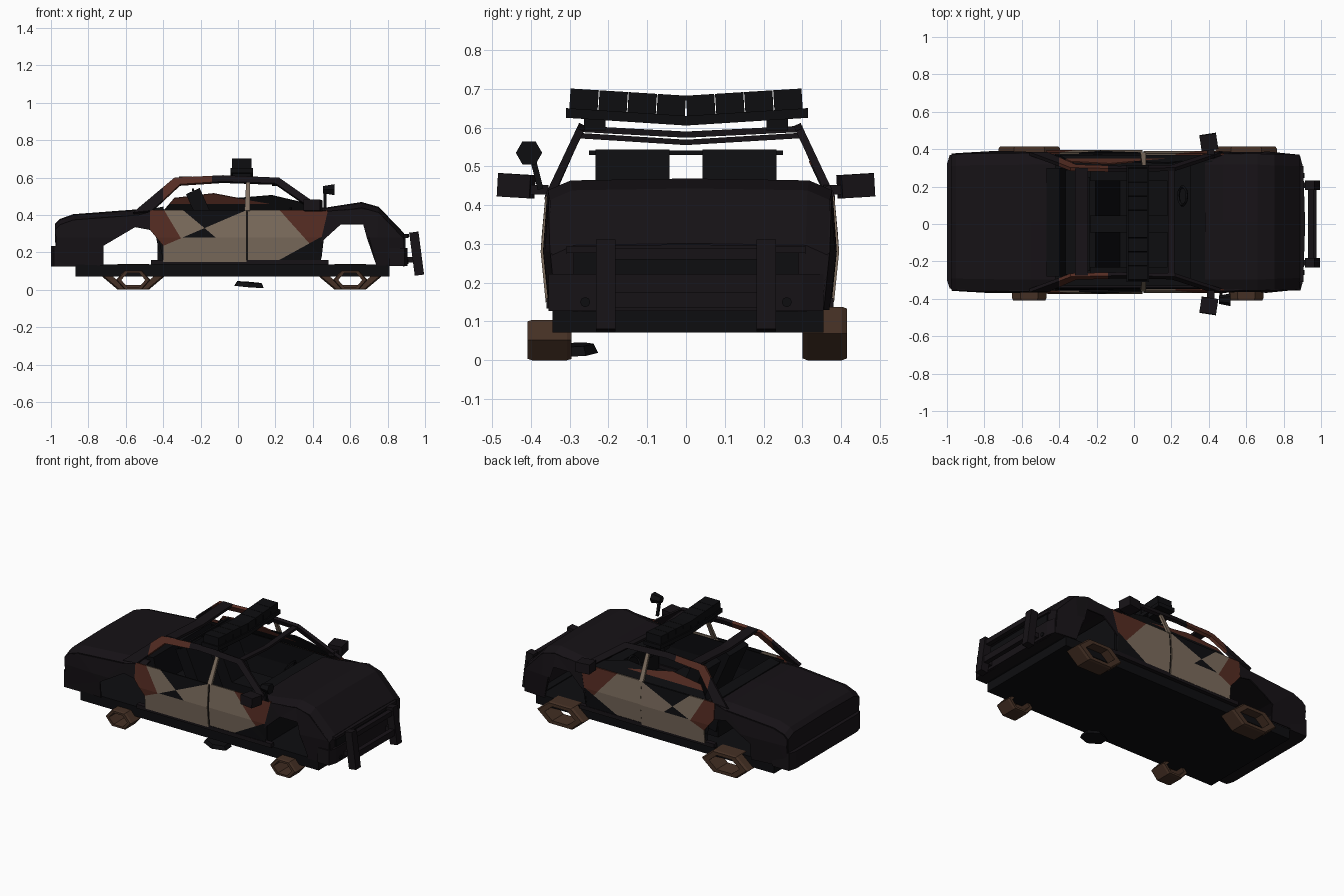
import bpy, bmesh, math
from mathutils import Vector, Euler

if "Cube" in bpy.data.objects:
    bpy.data.objects.remove(bpy.data.objects["Cube"])

def mat(name, r, g, b):
    m = bpy.data.materials.new(name)
    m.diffuse_color = (r, g, b, 1)
    m.use_nodes = True
    m.node_tree.nodes["Principled BSDF"].inputs["Base Color"].default_value = m.diffuse_color
    return m

CHAR = mat("charred_metal", .008, .006, .008)
BLACK = mat("soot_black", .004, .004, .005)
TAN = mat("scorched_tan", .2, .15, .11)
RUST = mat("rust", .09, .025, .016)
RIM = mat("burnt_rim", .06, .03, .018)
YC = .01  # slight sideways offset of the shell

def finish(name, bm, mats, solid=0):
    bmesh.ops.recalc_face_normals(bm, faces=bm.faces)
    me = bpy.data.meshes.new(name)
    bm.to_mesh(me)
    bm.free()
    for m in mats:
        me.materials.append(m)
    ob = bpy.data.objects.new(name, me)
    bpy.context.collection.objects.link(ob)
    if solid:
        s = ob.modifiers.new("thickness", 'SOLIDIFY')
        s.thickness = solid
        s.offset = 0
    return ob

def box(name, loc, size, rot=(0, 0, 0), m=CHAR):
    bm = bmesh.new()
    bmesh.ops.create_cube(bm, size=1)
    for v in bm.verts:
        v.co = Vector([a * b for a, b in zip(v.co, size)])
    ob = finish(name, bm, [m])
    ob.location, ob.rotation_euler = loc, Euler(rot)
    return ob

def bar(name, pts, w, h, m=CHAR):
    """Rectangular beam running along y through the given points."""
    bm = bmesh.new()
    rings = [[bm.verts.new((x + a * w / 2, y, z + b * h / 2))
              for a, b in ((-1, -1), (1, -1), (1, 1), (-1, 1))] for x, y, z in pts]
    for p, q in zip(rings, rings[1:]):
        for i in range(4):
            j = (i + 1) % 4
            bm.faces.new((p[i], p[j], q[j], q[i]))
    bm.faces.new(rings[0])
    bm.faces.new(rings[-1])
    return finish(name, bm, [m])

def half_width(x, z):
    if z < .28:
        w = .36 + (z - .13) * .1
    elif z < .42:
        w = .375 - (z - .28) * .07
    else:
        w = .365 - (z - .42) * .47
    return w - max(0, x - .7) * .1 - max(0, -.8 - x) * .07

def panel(name, outline, side, mats=(CHAR,), cuts=(), pick=None, out=0, thick=.008):
    """Side sheet drawn in x/z and bent onto the body's flank."""
    bm = bmesh.new()
    bm.faces.new([bm.verts.new((x, 0, z)) for x, z in outline])
    bmesh.ops.triangulate(bm, faces=bm.faces[:])
    for co, no in [((0, 0, .28), (0, 0, 1))] + list(cuts):
        bmesh.ops.bisect_plane(bm, geom=bm.verts[:] + bm.edges[:] + bm.faces[:],
                               plane_co=co, plane_no=no)
    for f in bm.faces:
        c = f.calc_center_median()
        f.material_index = pick(c.x, c.z) if pick else 0
    for v in bm.verts:
        v.co.y = YC + side * (half_width(v.co.x, v.co.z) + out)
    return finish(name, bm, mats, thick)

def top_sheet(name, path):
    """Crowned sheet across the car following an x/z path."""
    bm = bmesh.new()
    rows = []
    for x, z in path:
        w, low = half_width(x, min(z, .42)), max(.13, z - .03)
        rows.append([bm.verts.new((x, YC + k * w, zz)) for k, zz in
                     ((-1, low), (-.84, z - .005), (0, z), (.84, z - .005), (1, low))])
    for p, q in zip(rows, rows[1:]):
        for i in range(4):
            bm.faces.new((p[i], p[i + 1], q[i + 1], q[i]))
    return finish(name, bm, [CHAR], .008)

# Bonnet with nose, boot with tail
top_sheet("bonnet", [(.38, .43), (.48, .437), (.66, .465), (.75, .44), (.885, .30), (.885, .13)])
top_sheet("boot", [(-.97, .14), (-.975, .35), (-.95, .375), (-.88, .40), (-.55, .425), (-.42, .42)])

# Flanks: wings, doors, pillars and sills on both sides
def front_door_tint(x, z):
    if (x - .30) + (z - .15) * .9 > .17 and z > .26:
        return 1
    return 2 if z < .28 - (.44 - x) * .55 else 0

def rear_door_tint(x, z):
    if x + .25 < -(z - .15) * .6 + .02 and z > .25:
        return 1
    return 2 if z > .28 and -.25 < x < -.12 else 0

for s, n in ((-1, "right"), (1, "left")):
    panel(n + "_front_wing", [(.44, .25), (.55, .35), (.67, .35), (.74, .23), (.74, .13), (.885, .13),
                              (.885, .275), (.75, .41), (.66, .435), (.48, .42)], s)
    panel(n + "_rear_wing", [(-.97, .14), (-.72, .13), (-.72, .235), (-.55, .335), (-.47, .32),
                             (-.46, .42), (-.55, .395), (-.88, .37), (-.95, .345), (-.975, .32)], s)
    panel(n + "_front_door", [(.05, .15), (.44, .15), (.44, .25), (.48, .425), (.05, .425)], s,
          (TAN, RUST, BLACK), [((.47, 0, .15), (1, 0, .9)), ((.44, 0, .28), (-.55, 0, 1))],
          front_door_tint)
    panel(n + "_rear_door", [(-.40, .15), (.045, .15), (.045, .425), (-.47, .425), (-.47, .32), (-.40, .235)],
          s, (TAN, RUST, BLACK), [((-.23, 0, .15), (1, 0, .6)), ((-.12, 0, .28), (1, 0, 1.2))],
          rear_door_tint, .006)
    panel(n + "_door_lining", [(-.40, .15), (.43, .15), (.43, .25), (.44, .415), (-.45, .415), (-.40, .235)],
          s, (BLACK,), out=-.012, thick=.004)
    panel(n + "_roof_frame", [(.47, .42), (.22, .595), (-.08, .608), (-.34, .595), (-.56, .41), (-.46, .42),
                              (-.31, .56), (-.08, .575), (.20, .565), (.41, .42)], s,
          (CHAR, RUST), [((-.14, 0, 0), (1, 0, 0)), ((-.40, 0, 0), (1, 0, 0))],
          lambda x, z: 1 if -.42 < x < -.14 else 0, thick=.02)
    panel(n + "_centre_pillar", [(.035, .42), (.065, .42), (.065, .59), (.045, .59)], s, (TAN,), thick=.015)
    box(n + "_sill", (.01, YC + s * .355, .147), (.95, .03, .026))
    # Mirrors
    box(n + "_mirror", (.40, s * .438, .45), (.09, .085, .06), (s * .06, 0, s * .15))
    box(n + "_mirror_arm", (.41, s * .385, .44), (.04, .06, .025))
# Jagged remains of the far side windows
panel("left_broken_window", [(-.40, .42), (-.34, .49), (-.13, .515), (.0, .49), (.18, .505), (.33, .47), (.41, .42)],
      1, (BLACK, RUST), [((0, 0, .46), (0, 0, 1))], lambda x, z: 1 if z > .46 and x < .1 else 0, -.01)

# Floor pan, bulkhead and bumpers
box("floor_pan", (-.03, .005, .104), (1.68, .70, .064), m=BLACK)
box("nose_valance", (.83, .0, .135), (.11, .68, .012), m=BLACK)
box("tail_valance", (-.91, .01, .135), (.10, .68, .012), m=BLACK)
box("bulkhead", (.43, YC, .28), (.02, .68, .28), m=BLACK)
bar("front_bumper", [(.85, -.355, .175), (.865, -.3, .175), (.865, .3, .175), (.85, .355, .175)], .08, .095)
bar("rear_bumper", [(-.925, -.345, .18), (-.94, -.3, .18), (-.94, .32, .18), (-.925, .37, .18)], .12, .11)

# Nose details
box("grille", (.885, 0, .245), (.02, .58, .075), m=BLACK)
bar("grille_lip", [(.89, -.31, .285), (.90, 0, .29), (.89, .31, .285)], .03, .018)
for s in (-1, 1):
    bm = bmesh.new()
    bmesh.ops.create_cone(bm, cap_ends=True, segments=8, radius1=.013, radius2=.013, depth=.01)
    lamp = finish("fog_lamp", bm, [BLACK])
    lamp.location, lamp.rotation_euler = (.906, s * .26, .15), (0, math.pi / 2, 0)
    # Push bar posts
    box("push_bar_post", (.955, s * .207, .193), (.05, .05, .232), (0, -.13, 0))
    box("push_bar_bracket", (.92, s * .207, .16), (.05, .03, .03))
bar("push_bar_upper_rail", [(.945, -.2, .275), (.945, .2, .275)], .03, .03)
bar("push_bar_lower_rail", [(.96, -.2, .155), (.96, .2, .155)], .03, .04)

# Sagging roof rails: the roof skin itself is gone
bar("front_roof_rail", [(.2, -.285, .58), (.2, 0, .562), (.2, .3, .58)], .035, .014)
bar("rear_roof_rail", [(-.28, -.275, .597), (-.28, 0, .582), (-.28, .3, .597)], .07, .016)

# Bent light bar with lamp blocks
bar("light_bar_base", [(.02, -.31, .638), (.02, 0, .618), (.02, .315, .638)], .12, .025, BLACK)
for s in (-1, 1):
    box("light_bar_foot", (.02, s * .235, .61), (.10, .055, .035), m=BLACK)
    for i in range(4):
        y = .038 + i * .075
        box("light_bar_lamp", (.02, s * y, .655 + y * .062), (.105, .073, .055), (s * .062, 0, 0), BLACK)

# Cabin: front seats, rear bench, dashboard, steering wheel
for s in (-1, 1):
    box("front_seat_back", (-.16, s * .138, .345), (.08, .19, .40), (0, -.42, 0), BLACK)
    box("front_seat_base", (.04, s * .138, .20), (.28, .19, .10), m=BLACK)
bar("seat_divider_bar", [(-.24, -.25, .535), (-.24, .25, .535)], .012, .012, BLACK)
box("rear_bench_base", (-.33, YC, .22), (.20, .56, .12), m=BLACK)
box("rear_bench_back", (-.41, YC, .32), (.07, .58, .24), (0, -.2, 0), BLACK)
box("dashboard", (.36, YC, .38), (.12, .66, .09), m=BLACK)
bpy.ops.mesh.primitive_torus_add(major_segments=10, minor_segments=4, major_radius=.05, minor_radius=.008,
                                 location=(.26, .15, .39), rotation=(0, -1.1, 0))
wheel = bpy.context.object
wheel.name = "steering_wheel"
wheel.data.materials.append(BLACK)

# Spot lamp on the right windscreen pillar
box("spot_lamp_stalk", (.465, -.385, .48), (.015, .015, .08), (.25, 0, 0), BLACK)
bm = bmesh.new()
bmesh.ops.create_cone(bm, cap_ends=True, segments=6, radius1=.022, radius2=.034, depth=.06)
lamp = finish("spot_lamp", bm, [BLACK])
lamp.location, lamp.rotation_euler = (.485, -.405, .535), (0, math.pi / 2, 0)

# Bare squashed six-sided rims: small on the right, wide on the left
def rim(name, x, y, rx, rz, hole):
    bm = bmesh.new()
    def ring(yy, k):
        return [bm.verts.new((x + k * rx * math.cos(a), yy, rz + k * rz * math.sin(a) / math.sin(math.pi / 3)))
                for a in (i * math.pi / 3 for i in range(6))]
    rings = [ring(y - .057, hole), ring(y - .057, .93), ring(y - .045, 1), ring(y + .045, 1),
             ring(y + .057, .93), ring(y + .057, hole)]
    for p, q in zip(rings, rings[1:] + rings[:1]):
        for i in range(6):
            j = (i + 1) % 6
            bm.faces.new((p[i], p[j], q[j], q[i]))
    finish(name, bm, [RIM])

for x, n in ((-.56, "rear"), (.60, "front")):
    rim("right_" + n + "_rim", x, -.352, .092, .052, .7)
    rim("left_" + n + "_rim", x, .358, .165, .069, .65)

# Fallen scrap under the car
bm = bmesh.new()
bmesh.ops.create_cone(bm, cap_ends=True, segments=6, radius1=.09, radius2=.075, depth=.024)
scrap = finish("fallen_scrap", bm, [BLACK])
scrap.location, scrap.rotation_euler, scrap.scale = (.06, -.29, .028), (.05, .08, 0), (1, .7, 1)
